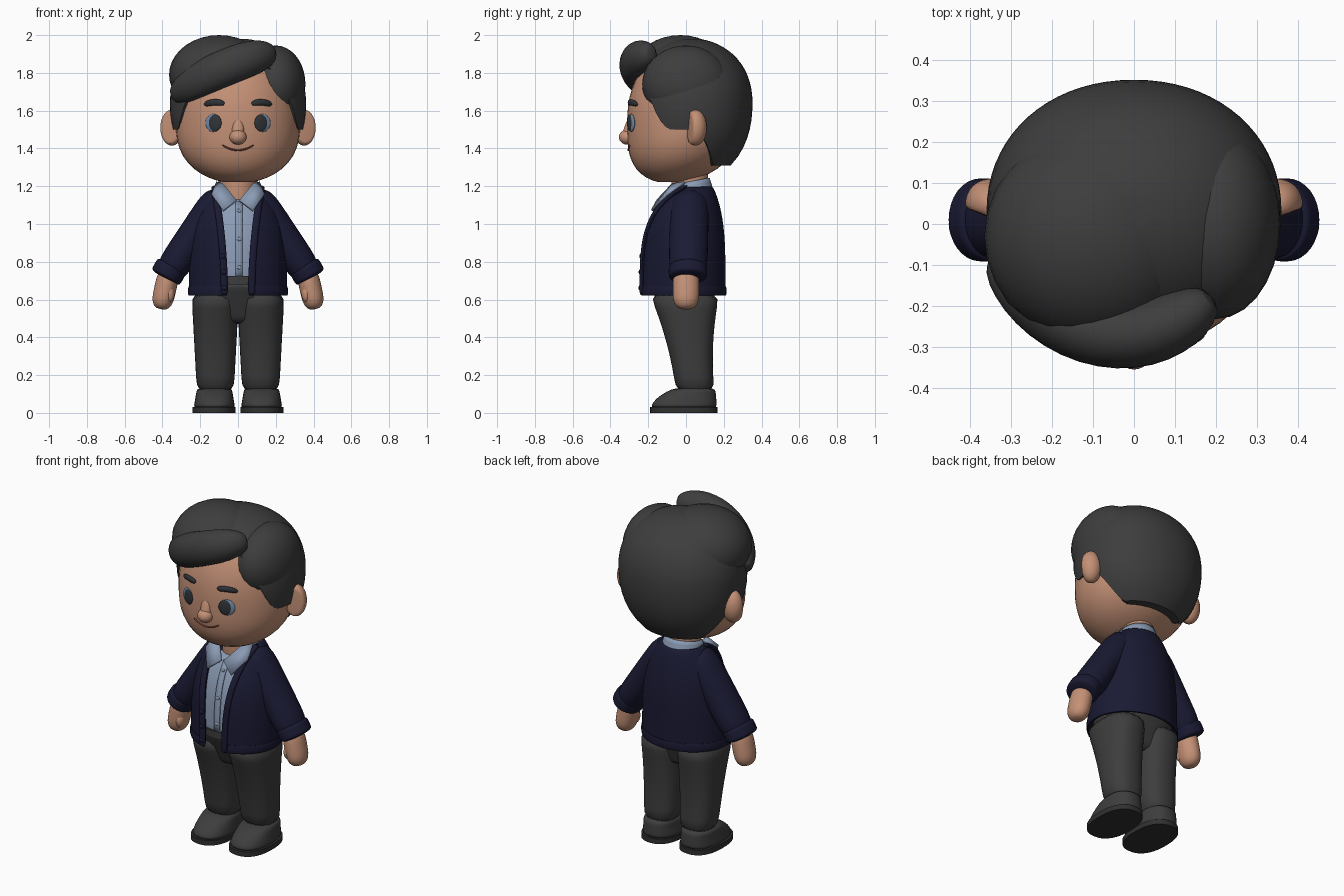
import bpy, bmesh, math
from mathutils import Vector

cube = bpy.data.objects.get("Cube")
if cube:
    bpy.data.objects.remove(cube, do_unlink=True)


def material(name, colour):
    mat = bpy.data.materials.new(name)
    mat.use_nodes = True
    mat.diffuse_color = (*colour, 1)
    mat.node_tree.nodes["Principled BSDF"].inputs["Base Color"].default_value = (*colour, 1)
    return mat


SKIN = material("skin", (0.55, 0.28, 0.18))
HAIR = material("hair grey", [0.047] * 3)
NAVY = material("navy knit", (0.01, 0.01, 0.033))
SHIRT = material("pale blue cotton", (0.26, 0.33, 0.46))
CLOTH = material("charcoal cloth", [0.047] * 3)
SOLE = material("sole black", [0.03] * 3)
DARK = material("eye dark", (0.03, 0.034, 0.04))
BLUE = material("eye blue", (0.17, 0.27, 0.4))
LIP = material("lip brown", (0.2, 0.06, 0.04))
SIDES = ((1, "left"), (-1, "right"))
AXIS_Y, AXIS_Z = Vector((0, 1, 0)), Vector((0, 0, 1))
made = []


def finish(name, bm, mat, subdiv=0, thick=0):
    bmesh.ops.recalc_face_normals(bm, faces=bm.faces)
    mesh = bpy.data.meshes.new(name)
    bm.to_mesh(mesh)
    bm.free()
    mesh.materials.append(mat)
    part = bpy.data.objects.new(name, mesh)
    bpy.context.collection.objects.link(part)
    if thick:
        shell = part.modifiers.new("thickness", 'SOLIDIFY')
        shell.thickness, shell.offset = thick, -1
    if subdiv:
        smooth = part.modifiers.new("smooth", 'SUBSURF')
        smooth.levels = smooth.render_levels = subdiv
    made.append(part)
    return part


def join_rings(name, rings, mat, closed=True, subdiv=0, thick=0):
    """Bridge equal rings; closed rings also get end caps."""
    bm = bmesh.new()
    loops = [[bm.verts.new(point) for point in ring] for ring in rings]
    count = len(loops[0])
    for low, high in zip(loops, loops[1:]):
        for i in range(count if closed else count - 1):
            j = (i + 1) % count
            bm.faces.new((low[i], low[j], high[j], high[i]))
    if closed:
        bm.faces.new(loops[0])
        bm.faces.new(loops[-1])
    return finish(name, bm, mat, subdiv, thick)


def power(value, exponent):
    return math.copysign(abs(value) ** (2 / exponent), value)


def tube(name, rows, mat, ref=AXIS_Y, square=2, segments=24, subdiv=1, level=False):
    """Sweep ellipses along rows of (x, y, z, side radius, ref radius)."""
    centres = [Vector(row[:3]) for row in rows]
    rings = []
    for i, (centre, row) in enumerate(zip(centres, rows)):
        along = AXIS_Z if level else (centres[min(i + 1, len(rows) - 1)] - centres[max(i - 1, 0)]).normalized()
        up = (ref - along * ref.dot(along)).normalized() * row[4]
        across = along.cross(up).normalized() * row[3]
        turns = [math.tau * k / segments for k in range(segments)]
        rings.append([centre + across * power(math.cos(a), square) + up * power(math.sin(a), square) for a in turns])
    return join_rings(name, rings, mat, subdiv=subdiv)


def limb(name, start, end, size, mat, bow=(0, 0, 0), ref=AXIS_Y, blunt=4):
    """Round-ended, optionally bowed limb from start to end."""
    rows = []
    for i in range(1, 12):
        f = 0.5 - 0.5 * math.cos(math.pi * i / 12)
        swell = math.sqrt(1 - abs(2 * f - 1) ** blunt)
        centre = Vector(start).lerp(Vector(end), f) + Vector(bow) * 4 * f * (1 - f)
        rows.append((*centre, size[0] * swell, size[1] * swell))
    return tube(name, rows, mat, ref, segments=16)


def blob(name, centre, size, mat, turn=0, hollow=0):
    bm = bmesh.new()
    bmesh.ops.create_uvsphere(bm, u_segments=28, v_segments=18, radius=1)
    for vert in bm.verts:
        vert.co.y += hollow * max(0, -vert.co.y - 0.5)
        vert.co = [c * s for c, s in zip(vert.co, size)]
    part = finish(name, bm, mat)
    part.location, part.rotation_euler.z = centre, turn
    return part


def ease(low, high, value):
    t = min(1, max(0, (value - low) / (high - low)))
    return t * t * (3 - 2 * t)


def steps(count):
    return [i / count for i in range(count + 1)]


# Head
def head_size(z):
    t = (z - 1.52) / (0.42 if z > 1.52 else 0.305)
    k = math.sqrt(1 - abs(t) ** 2.4)
    return -0.01 - 0.07 * min(t, 0) ** 2, 0.328 * k, 0.302 * k


def face_y(x, z):
    centre, width, depth = head_size(z)
    return centre - depth * math.sqrt(1 - (x / width) ** 2)


rows = []
for f in steps(24)[1:-1]:
    z = 1.58 - 0.362 * math.cos(math.pi * f)
    centre, width, depth = head_size(z)
    rows.append((0, centre, z, width, depth))
tube("head", rows, SKIN, segments=36, subdiv=0, level=True)
limb("neck", (0, 0.02, 1), (0, 0.02, 1.4), (0.1, 0.1), SKIN)
blob("nose", (0, -0.31, 1.46), (0.045, 0.045, 0.04), SKIN)
limb("nose_bridge", (0, -0.28, 1.56), (0, -0.32, 1.44), (0.034, 0.03), SKIN)
smile = [(x, 1.39 + 4 * x * x) for x in [0.085 * (2 * f - 1) for f in steps(8)]]
tube("mouth", [(x, face_y(x, z), z, 0.005, 0.006) for x, z in smile], LIP, segments=8)
for s, tag in SIDES:
    blob(tag + "_ear", (s * 0.35, 0.05, 1.51), (0.062, 0.06, 0.095), SKIN, s * 0.35, hollow=0.9)
    x, z = 0.122, 1.535
    blob(tag + "_eye_blue", (s * 0.13, face_y(x, z), z), (0.046, 0.01, 0.047), BLUE, s * 0.4)
    blob(tag + "_eye_pupil", (s * x, face_y(x, z) - 0.007, z), (0.037, 0.009, 0.044), DARK, s * 0.36)
    inner, outer = 0.07, 0.18
    limb(tag + "_brow", (s * inner, face_y(inner, 1.63), 1.635), (s * outer, face_y(outer, 1.63), 1.63),
         (0.017, 0.011), DARK, bow=(0, -0.014, 0.012))

# Hair: a cap with a shaped hairline, two top masses and a swept fringe
rings = []
for level, f in enumerate([0] + steps(22)):
    ring = []
    for turn in steps(72)[:-1]:
        a = math.tau * turn
        away = 360 * min(turn, 1 - turn)
        low = 1.84 - 0.34 * ease(25, 70, away) - 0.19 * ease(90, 125, away)
        z = low + (1.98 - low) * math.sin(math.pi / 2 * f)
        t = (z - 1.64) / (0.342 if z > 1.64 else 0.42)
        k = math.sqrt(1 - abs(t) ** 2.2) * (1 if level else 0.75)
        ring.append((0.36 * k * power(math.sin(a), 2.1), 0.03 - 0.322 * k * power(math.cos(a), 2.1), z))
    rings.append(ring)
join_rings("hair_cap", rings, HAIR)
blob("hair_left_mass", (0.2, 0, 1.74), (0.157, 0.232, 0.205), HAIR)
blob("hair_top_mass", (-0.1, -0.03, 1.79), (0.265, 0.26, 0.21), HAIR)
limb("hair_front_fringe", (0.2, -0.17, 1.91), (-0.35, -0.07, 1.67), (0.085, 0.1), HAIR,
     bow=(0, -0.15, 0.035), ref=AXIS_Z)


# Upper body outline: half width, front and back at a height
def torso(z, inset=0):
    drop = 1 - ((z - 0.62) / 0.585) ** 4
    return 0.12 + 0.14 * drop - inset, inset - 0.06 - 0.18 * drop, 0.14 + 0.07 * drop - inset


# Shirt
rows = []
for f in steps(10):
    z = 0.68 + 0.46 * f
    width, front, back = torso(z, 0.03)
    rows.append((0, (front + back) / 2, z, width, (back - front) / 2))
tube("shirt", rows, SHIRT, level=True)
heights = [0.72 + 0.4 * f for f in steps(8)]
placket = [[(x, torso(z, 0.026)[1], z) for x in (-0.012, 0.024)] for z in heights]
join_rings("shirt_placket", placket, SHIRT, closed=False, thick=0.008)
for z in heights[1::3]:
    blob("shirt_button", (0.006, torso(z, 0.026)[1], z), (0.011, 0.006, 0.011), SHIRT)
rings = []
for f in steps(3):
    radius, arc = 0.125 - 0.02 * f, [math.pi * (1.25 * k - 0.125) for k in steps(20)]
    rings.append([(radius * math.cos(a), 0.02 + radius * math.sin(a), 1.16 + 0.065 * f + 0.02 * math.sin(a)) for a in arc])
join_rings("collar_band", rings, SHIRT, closed=False, thick=0.015)
for s, tag in SIDES:
    bm = bmesh.new()
    flap = ((0.115, -0.01, 1.225), (0.08, -0.075, 1.215), (0.01, -0.155, 1.13), (0.08, -0.185, 1.075), (0.14, -0.11, 1.16))
    bm.faces.new([bm.verts.new((s * x, y, z)) for x, y, z in flap])
    bmesh.ops.triangulate(bm, faces=bm.faces)
    finish(tag + "_collar_flap", bm, SHIRT, thick=0.016)

# Cardigan: open shell with edge bands and a thicker hem
rings, hem = [], []
for f in steps(14):
    z = 0.62 + 0.585 * f
    width, front, back = torso(z)
    gap = math.asin((0.06 + 0.055 * f * f) / width)
    turns = [gap + (math.tau - 2 * gap) * k for k in steps(40)]
    rings.append([(width * math.sin(a), (front + back) / 2 - (back - front) / 2 * math.cos(a), z) for a in turns])
join_rings("cardigan_body", rings, NAVY, closed=False, subdiv=1, thick=0.02)
for x, y, z in rings[0]:
    hem.append((x, y, z + 0.025, 0.005, 0.026))
tube("cardigan_hem", hem, NAVY, ref=AXIS_Z, segments=10, subdiv=0)
for s, tag in SIDES:
    edge = [ring[0 if s > 0 else -1] for ring in rings]
    tube(tag + "_cardigan_band", [(x + s * 0.012, y, z, 0.02, 0.013) for x, y, z in edge], NAVY, segments=10)
    limb(tag + "_sleeve", (s * 0.08, 0.02, 1.17), (s * 0.385, 0.01, 0.71), (0.089, 0.105), NAVY, blunt=8)
    limb(tag + "_cuff", (s * 0.345, 0.01, 0.785), (s * 0.388, 0.01, 0.71), (0.088, 0.104), NAVY, blunt=8)
    # Hands
    limb(tag + "_hand", (s * 0.36, 0, 0.77), (s * 0.41, 0, 0.545), (0.06, 0.072), SKIN)
    blob(tag + "_thumb", (s * 0.362, -0.035, 0.63), (0.026, 0.03, 0.045), SKIN)
    # Trouser legs and shoes
    leg = [(s * 0.12, 0.05 - 0.06 * f, 0.1 + 0.55 * f, 0.098 + 0.03 * f, 0.102 + 0.09 * f * f) for f in steps(6)]
    tube(tag + "_trouser_leg", leg, CLOTH, square=2.4, level=True)
    shoe = [(s * 0.125, 0.06 * f * f - 0.012, 0.02 + 0.115 * f, 0.112 - 0.02 * f, 0.176 - 0.07 * f * f) for f in steps(5)]
    tube(tag + "_shoe", shoe, CLOTH, square=2.4, level=True)
    sole = [(s * 0.127, -0.012, z, 0.114, 0.178) for z in (0, 0.03)]
    tube(tag + "_sole", sole, SOLE, square=2.4, segments=40, subdiv=0)
for x, y, z in [ring[-1] for ring in rings[1:7:2]]:
    blob("cardigan_button", (x - 0.012, y - 0.006, z), (0.015, 0.012, 0.015), NAVY)

# Hips and waistband
hips = [(0, -0.015 * f, 0.47 + 0.23 * f, 0.14 + 0.095 * f ** 0.3, 0.1 + 0.09 * f) for f in steps(6)]
tube("trouser_hips", hips, CLOTH, square=2.3, level=True)
tube("waistband", [(0, -0.018, z, 0.238, 0.199) for z in (0.68, 0.725)], CLOTH, segments=40, subdiv=0)

# Smooth shading with sharp edges kept
bpy.ops.object.select_all(action='DESELECT')
for part in made:
    part.select_set(True)
bpy.context.view_layer.objects.active = made[0]
bpy.ops.object.shade_smooth_by_angle(angle=math.radians(45))
